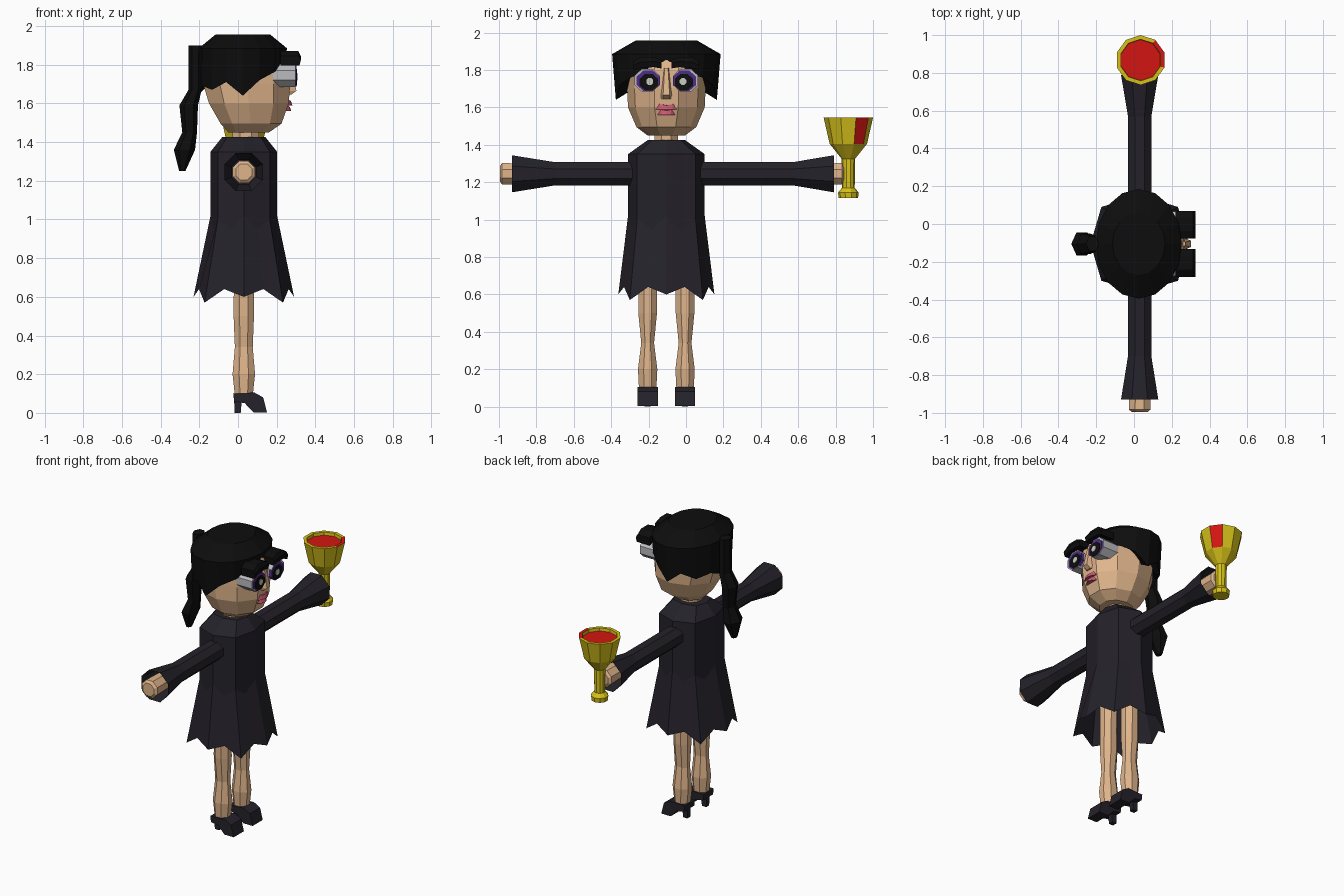
import bpy, bmesh
from math import sin, cos, pi, radians

if "Cube" in bpy.data.objects:
    bpy.data.objects.remove(bpy.data.objects["Cube"])

CX, CY = 0.03, -0.105   # axis of the body


def material(name, rgb):
    m = bpy.data.materials.new(name)
    m.diffuse_color = (*rgb, 1)
    m.use_nodes = True
    m.node_tree.nodes["Principled BSDF"].inputs["Base Color"].default_value = m.diffuse_color
    return m


SKIN = material("skin", (0.74, 0.46, 0.26))
CLOTH = material("cloth", (0.018, 0.016, 0.023))
HAIR = material("hair", (0.004, 0.004, 0.004))
GOLD = material("gold", (0.68, 0.54, 0.01))
RED = material("red", (0.65, 0.008, 0.006))
PINK = material("pink", (0.6, 0.1, 0.17))
SILVER = material("silver", (0.5, 0.5, 0.52))
PURPLE = material("purple", (0.08, 0.025, 0.25))
WHITE = material("pupil", (0.6, 0.6, 0.55))


def loft(name, rings, mat, start=True, end=True):
    """Skin a list of point rings; optionally cap both ends."""
    bm = bmesh.new()
    vs = [[bm.verts.new(p) for p in r] for r in rings]
    n = len(vs[0])
    for a, b in zip(vs, vs[1:]):
        for i in range(n):
            j = (i + 1) % n
            bm.faces.new((a[i], a[j], b[j], b[i]))
    if start:
        bm.faces.new(vs[0])
    if end:
        bm.faces.new(vs[-1])
    bmesh.ops.recalc_face_normals(bm, faces=bm.faces)
    me = bpy.data.meshes.new(name)
    bm.to_mesh(me)
    bm.free()
    me.materials.append(mat)
    ob = bpy.data.objects.new(name, me)
    bpy.context.collection.objects.link(ob)
    return ob


def ring(c, a, b, axis="z", n=8, turn=0.5):
    """Ellipse of n points around c, perpendicular to the axis."""
    pts = []
    for i in range(n):
        t = 2 * pi * (i + turn) / n
        u, v = a * cos(t), b * sin(t)
        off = {"x": (0, u, v), "y": (u, 0, v), "z": (u, v, 0)}[axis]
        pts.append(tuple(p + q for p, q in zip(c, off)))
    return pts


def prism(name, profile, y, half, mat):
    """Extrude an x-z profile across y."""
    return loft(name, [[(px, y + s * half, pz) for px, pz in profile] for s in (-1, 1)], mat)


# Dress: eight corners with zigzag midpoints at belt and hem
def dress_ring(rx, ry, z0, z45, zmid):
    corners = []
    for k in range(8):
        t = k * pi / 4
        f, g = (1, 1) if k % 2 == 0 else (0.78 / cos(pi / 4), 0.76 / cos(pi / 4))
        corners.append((CX + rx * f * cos(t), CY + ry * g * sin(t), z45 if k % 2 else z0))
    pts = []
    for k in range(8):
        a, b = corners[k], corners[(k + 1) % 8]
        pts += [a, ((a[0] + b[0]) / 2, (a[1] + b[1]) / 2, zmid)]
    return pts


loft("dress", [dress_ring(0.26, 0.257, 0.6, 0.57, 0.64),
               dress_ring(0.172, 0.205, 1.02, 1.0, 0.95),
               dress_ring(0.172, 0.205, 1.35, 1.35, 1.35),
               dress_ring(0.112, 0.1, 1.425, 1.425, 1.425)], CLOTH, start=False)

# Sleeves and hands
for side, elbow, cuff, tip in (("right", -0.70, -0.93, -0.995), ("left", 0.57, 0.79, 0.845)):
    s = 1 if tip > 0 else -1
    loft(side + "_sleeve", [ring((CX, y, 1.245), r, r, "y") for y, r in
         ((CY + s * 0.12, 0.067), (elbow, 0.067), (cuff, 0.107))], CLOTH, end=False)
    loft(side + "_hand", [ring((CX, y, 1.245), r, r, "y") for y, r in
         ((elbow, 0.055), (tip - s * 0.012, 0.062), (tip, 0.045))], SKIN)

# Legs and heeled shoes
LEG = ((0.95, 0.058, 0.058), (0.64, 0.056, 0.054), (0.5, 0.057, 0.054), (0.34, 0.05, 0.037),
       (0.2, 0.063, 0.056), (0.09, 0.05, 0.05))
for side, y in (("right", -0.205), ("left", -0.005)):
    loft(side + "_leg", [ring((CX, y, z), a, b) for z, a, b in LEG], SKIN)
    prism(side + "_shoe", ((-0.025, 0.1), (0.085, 0.105), (0.13, 0.08), (0.15, 0.003),
                           (0.08, 0.003), (0.035, 0.05), (-0.02, 0.06)), y, 0.054, CLOTH)
    prism(side + "_heel", ((-0.018, 0), (0.014, 0), (0.02, 0.07), (-0.02, 0.07)), y, 0.016, CLOTH)

# Neck and head (z, back x, front x, half width)
loft("neck", [ring((CX + 0.01, CY, z), 0.075, 0.068) for z in (1.38, 1.5)], SKIN)
HEAD = ((1.45, -0.05, 0.16, 0.1), (1.495, -0.09, 0.225, 0.16), (1.6, -0.15, 0.262, 0.205),
        (1.7, -0.18, 0.27, 0.21), (1.8, -0.18, 0.265, 0.21), (1.88, -0.16, 0.23, 0.2))
loft("head", [ring(((b + f) / 2, CY, z), (f - b) / 2 / cos(pi / 10), w, n=10)
              for z, b, f, w in HEAD], SKIN)
loft("nose", [[(0.25, CY - w, z), (x, CY - w * 0.5, z), (x, CY + w * 0.5, z), (0.25, CY + w, z)]
              for z, x, w in ((1.645, 0.275, 0.035), (1.665, 0.302, 0.035), (1.81, 0.272, 0.018))], SKIN)

# Lips: two stacked curved bands
for name, z0, z1, w, x in (("upper_lip", 1.588, 1.617, 0.068, 0.282), ("lower_lip", 1.56, 1.588, 0.05, 0.276)):
    loft(name, [[(0.22, CY + w * t, z0), (x - 0.03 * t * t, CY + w * t, z0),
                 (x - 0.008 - 0.03 * t * t, CY + w * t, z1 - 0.006 * (t == 0)), (0.22, CY + w * t, z1)]
                for t in (-1, -0.5, 0, 0.5, 1)], PINK)

# Eyes: silver socket, purple lid, dark iris, pale pupil; heavy brows
for side, y, s in (("right", -0.202, -1), ("left", -0.008, 1)):
    for name, x0, x1, dy, z, a, b, mat in (
            ("socket", 0.17, 0.298, 0.006, 1.745, 0.073, 0.066, SILVER),
            ("eyelid", 0.28, 0.302, 0, 1.742, 0.067, 0.059, PURPLE),
            ("iris", 0.28, 0.305, -0.003, 1.735, 0.053, 0.047, HAIR),
            ("pupil", 0.28, 0.308, -0.008, 1.738, 0.02, 0.02, WHITE)):
        loft(side + "_" + name, [ring((x, y + s * dy, z), a, b, "x") for x in (x0, x1)], mat)
    loft(side + "_brow", [[(0.22, y + s * d, z), (0.318, y + s * d, z), (0.325, y + s * d, z + 0.03),
                           (0.312, y + s * d, z + h), (0.22, y + s * d, z + h)]
                          for d, z, h in ((-0.07, 1.808, 0.045), (-0.03, 1.815, 0.055),
                                          (0.04, 1.812, 0.058), (0.078, 1.795, 0.05))], HAIR)

# Hair cap with a ragged hem, front to back
HEM = (1.855, 1.79, 1.76, 1.72, 1.64, 1.71, 1.67, 1.69, 1.65)


def hair_ring(rx, ry, z, lift=0.0):
    pts = ring((0.025, CY, 0), rx, ry, n=16, turn=0)
    return [(p[0], p[1], z if z else HEM[min(k, 16 - k)] + lift) for k, p in enumerate(pts)]


loft("hair", [hair_ring(0.17, 0.19, 0, 0.05), hair_ring(0.225, 0.27, 0),
              hair_ring(0.228, 0.29, 1.885), hair_ring(0.14, 0.165, 1.957)], HAIR, start=False)
# Ponytail
TAIL = ((-0.22, 1.9, 0.035, 0.045), (-0.222, 1.67, 0.034, 0.05), (-0.255, 1.59, 0.048, 0.062),
        (-0.25, 1.45, 0.038, 0.05), (-0.277, 1.36, 0.055, 0.07), (-0.288, 1.25, 0.016, 0.025))
loft("ponytail", [ring((x, CY, z), a, b, n=6, turn=0) for x, z, a, b in TAIL], HAIR)

# Goblet with a recessed drink and one spilled panel
GX, GY = 0.035, 0.868
CUP = ((1.115, 0.052), (1.145, 0.055), (1.17, 0.034), (1.325, 0.036), (1.405, 0.1), (1.545, 0.132),
       (1.545, 0.11), (1.515, 0.107))
goblet = loft("goblet", [ring((GX, GY, z), r, r, n=10) for z, r in CUP], GOLD, end=False)
goblet.data.materials.append(RED)
for i in (40, 50):           # outer bowl panel and its rim
    goblet.data.polygons[i].material_index = 1
goblet.data.polygons[59].material_index = 1
loft("drink", [ring((GX, GY, z), 0.108, 0.108, n=10) for z in (1.50, 1.525)], RED)
